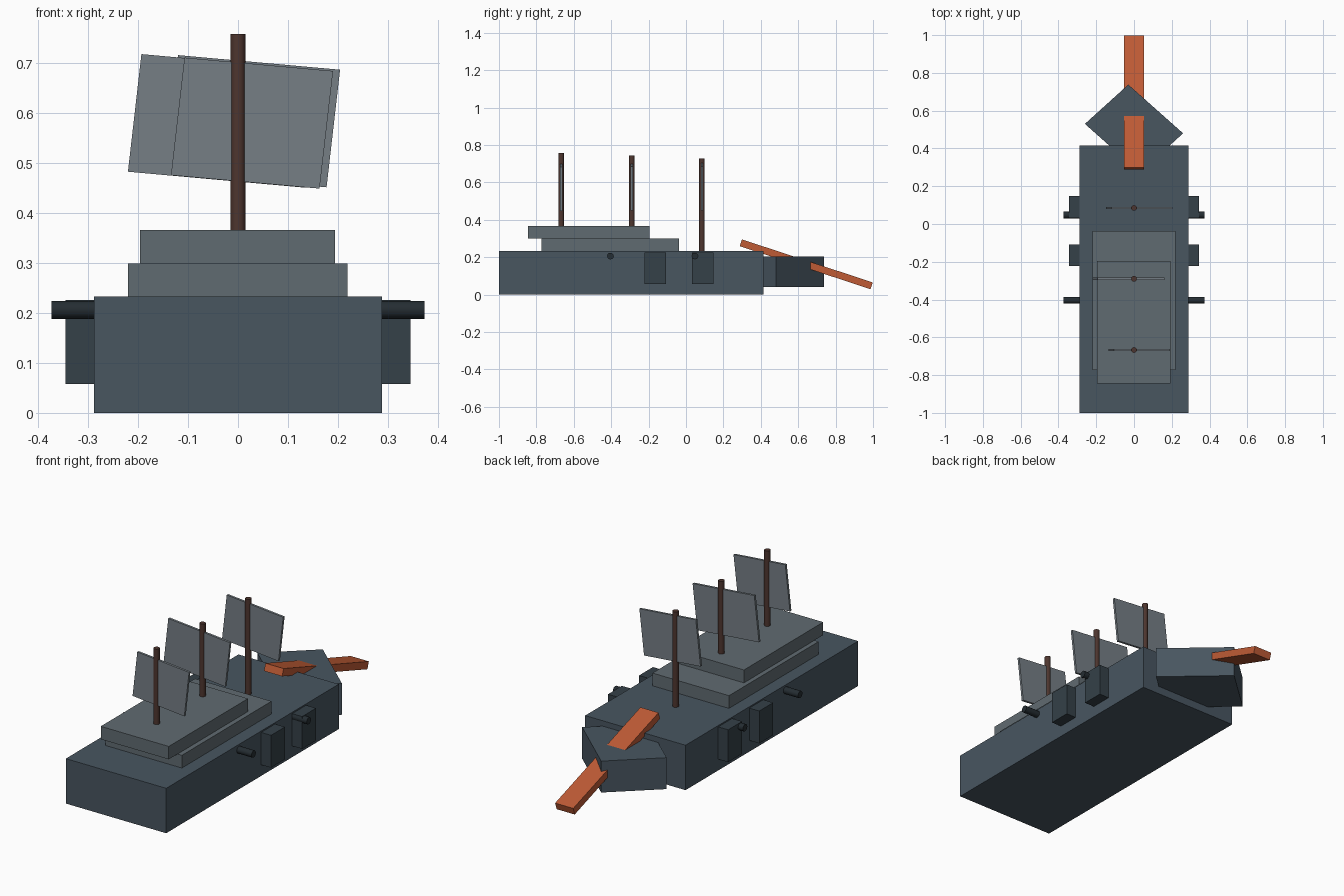
import bpy, bmesh, math
from mathutils import Matrix, Vector

if "Cube" in bpy.data.objects:
    bpy.data.objects.remove(bpy.data.objects["Cube"])


def mat(name, rgb):
    m = bpy.data.materials.new(name)
    m.diffuse_color = (*rgb, 1)
    m.use_nodes = True
    m.node_tree.nodes["Principled BSDF"].inputs["Base Color"].default_value = m.diffuse_color
    return m


HULL = mat("slate", (0.065, 0.092, 0.118))
DECK = mat("grey_deck", (0.118, 0.147, 0.165))
SAIL = mat("sailcloth", (0.18, 0.21, 0.235))
PORT = mat("dark_slate", (0.035, 0.052, 0.065))
IRON = mat("iron", (0.018, 0.026, 0.032))
WOOD = mat("dark_wood", (0.076, 0.036, 0.028))
RUST = mat("orange_wood", (0.52, 0.105, 0.036))


def finish(bm, name, material):
    bmesh.ops.recalc_face_normals(bm, faces=bm.faces)
    me = bpy.data.meshes.new(name)
    bm.to_mesh(me)
    bm.free()
    me.materials.append(material)
    ob = bpy.data.objects.new(name, me)
    bpy.context.collection.objects.link(ob)
    return ob


def box(name, lo, hi, material, rot=None):
    lo, hi = Vector(lo), Vector(hi)
    bm = bmesh.new()
    bmesh.ops.create_cube(bm, size=1, matrix=Matrix.Diagonal((*(hi - lo), 1)))
    ob = finish(bm, name, material)
    ob.location = (lo + hi) / 2
    if rot:
        ob.rotation_euler = rot
    return ob


def prism(name, points, offset, material):
    bm = bmesh.new()
    face = bm.faces.new([bm.verts.new(p) for p in points])
    new = bmesh.ops.extrude_face_region(bm, geom=[face])["geom"]
    verts = [g for g in new if isinstance(g, bmesh.types.BMVert)]
    bmesh.ops.translate(bm, verts=verts, vec=offset)
    return finish(bm, name, material)


def rod(name, a, b, radius, material):
    a, b = Vector(a), Vector(b)
    d = b - a
    m = Matrix.Translation((a + b) / 2) @ d.to_track_quat("Z", "Y").to_matrix().to_4x4()
    bm = bmesh.new()
    bmesh.ops.create_cone(bm, cap_ends=True, segments=12, radius1=radius,
                          radius2=radius, depth=d.length, matrix=m)
    for f in bm.faces:
        f.smooth = len(f.verts) == 4
    for e in bm.edges:
        e.smooth = all(len(f.verts) == 4 for f in e.link_faces)
    return finish(bm, name, material)


# Hull and stacked upper decks
box("hull", (-0.288, -1, 0), (0.288, 0.415, 0.233), HULL)
box("lower_deck", (-0.22, -0.773, 0.233), (0.219, -0.038, 0.299), DECK)
box("upper_deck", (-0.196, -0.845, 0.299), (0.194, -0.195, 0.366), DECK)

# Diamond-shaped bow block
bow = [(-0.03, 0.738), (-0.26, 0.53), (0.03, 0.272), (0.26, 0.48)]
prism("bow", [(x, y, 0.042) for x, y in bow], (0, 0, 0.163), HULL)

# Sloping ram beam through the bow
box("bow_beam", (-0.052, 0.275, 0.143), (0.052, 1.011, 0.181), RUST,
    (math.radians(-18.2), 0, 0))

# Masts with tilted sails: y, base, top, top-left x, top-left z, width
rigs = [(-0.667, 0.35, 0.757, -0.107, 0.710, 0.297),
        (-0.290, 0.35, 0.743, -0.193, 0.717, 0.354),
        (0.085, 0.22, 0.728, -0.120, 0.715, 0.324)]
for i, (y, base, top, x, z, w) in enumerate(rigs, 1):
    rod(f"mast_{i}", (0, y, base), (0, y, top), 0.015, WOOD)
    drop = w * 0.09
    outline = [(x, z), (x + w, z - drop), (x + w - 0.027, z - drop - 0.235),
               (x - 0.027, z - 0.235)]
    prism(f"sail_{i}", [(px, y - 0.006, pz) for px, pz in outline], (0, 0.012, 0), SAIL)

# Side sponsons and cannon barrels on both sides
for side, s in (("right", 1), ("left", -1)):
    for i, y in enumerate((-0.165, 0.09), 1):
        xs = sorted((s * 0.23, s * 0.345))
        box(f"side_block_{side}_{i}", (xs[0], y - 0.057, 0.058),
            (xs[1], y + 0.057, 0.226), PORT)
    for i, y in enumerate((-0.404, 0.048), 1):
        rod(f"cannon_{side}_{i}", (s * 0.2, y, 0.206), (s * 0.373, y, 0.206), 0.018, IRON)
